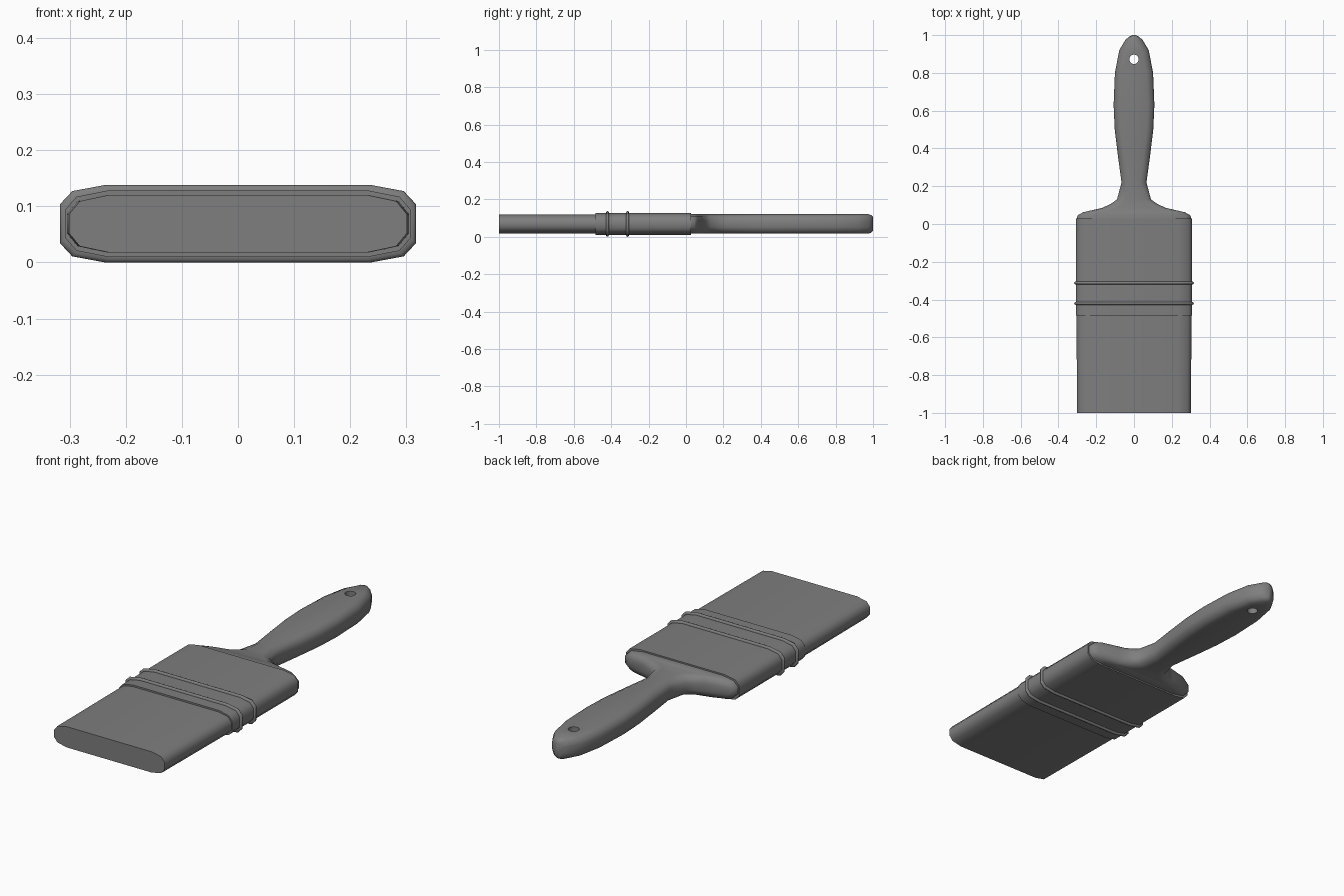
import bpy, bmesh, math

cube = bpy.data.objects.get("Cube")
if cube:
    bpy.data.objects.remove(cube, do_unlink=True)

MID_Z = 0.069

grey = bpy.data.materials.new("mid_grey")
grey.use_nodes = True
grey.diffuse_color = (0.21, 0.21, 0.21, 1)
grey.node_tree.nodes["Principled BSDF"].inputs["Base Color"].default_value = (0.21, 0.21, 0.21, 1)


def section(w, h, rx=0.08, rz=0.034):
    """Rectangle of half size w, h with faceted corners."""
    quarter = [(w, h - rz), (w - 0.27 * rx, h - 0.32 * rz), (w - rx, h)]
    half = quarter + [(-x, z) for x, z in reversed(quarter)]
    return half + [(-x, -z) for x, z in half]


def loft(name, stations):
    """Skin sections along y; each station is (y, w, h, corner width)."""
    bm = bmesh.new()
    rings = []
    for y, w, h, rx in stations:
        rings.append([bm.verts.new((x, y, MID_Z + z)) for x, z in section(w, h, rx)])
    n = len(rings[0])
    for a, b in zip(rings, rings[1:]):
        for i in range(n):
            j = (i + 1) % n
            bm.faces.new((a[i], a[j], b[j], b[i]))
    bm.faces.new(rings[0])
    bm.faces.new(rings[-1])
    bmesh.ops.recalc_face_normals(bm, faces=bm.faces)
    mesh = bpy.data.meshes.new(name)
    bm.to_mesh(mesh)
    bm.free()
    mesh.materials.append(grey)
    obj = bpy.data.objects.new(name, mesh)
    bpy.context.collection.objects.link(obj)
    return obj


def activate(obj):
    bpy.ops.object.select_all(action='DESELECT')
    obj.select_set(True)
    bpy.context.view_layer.objects.active = obj


# Bristles and metal ferrule
parts = [
    loft("bristles", [(-1.0, 0.301, 0.051, 0.07), (-0.46, 0.305, 0.051, 0.07)]),
    loft("ferrule", [(-0.485, 0.308, 0.059, 0.075), (0.028, 0.308, 0.059, 0.075)]),
]

# Raised ribs around the ferrule
for name, y in (("front_rib", -0.42), ("rear_rib", -0.312)):
    rib = []
    for k in range(7):
        a = math.pi * k / 6
        lift = 0.011 * math.sin(a)
        rib.append((y - 0.008 * math.cos(a), 0.306 + lift, 0.058 + lift, 0.08))
    parts.append(loft(name, rib))

# Handle: shoulders, neck, grip and rounded tip
H = 0.052
handle = loft("handle", [
    (0.01, 0.303, H, 0.08), (0.045, 0.30, H, 0.09), (0.062, 0.27, H, 0.09),
    (0.085, 0.17, H, 0.08), (0.105, 0.125, H, 0.06), (0.13, 0.09, H, 0.05),
    (0.22, 0.066, H, 0.035), (0.36, 0.085, H, 0.035), (0.50, 0.102, H, 0.035),
    (0.63, 0.108, H, 0.035), (0.80, 0.101, H, 0.035), (0.92, 0.078, H, 0.035),
    (0.975, 0.045, H, 0.03), (0.99, 0.028, 0.047, 0.02), (1.0, 0.01, 0.037, 0.008)])

# Hanging hole
bpy.ops.mesh.primitive_cylinder_add(vertices=20, radius=0.025, depth=0.4, location=(0, 0.872, MID_Z))
cutter = bpy.context.object
cutter.name = "hole_cutter"
cutter.hide_render = True
cutter.data.materials.append(grey)
activate(handle)
cut = handle.modifiers.new("hanging_hole", 'BOOLEAN')
cut.operation = 'DIFFERENCE'
cut.solver = 'EXACT'
cut.object = cutter
bpy.ops.object.modifier_apply(modifier=cut.name)
bpy.data.objects.remove(cutter, do_unlink=True)
parts.append(handle)

for obj in parts:
    activate(obj)
    bpy.ops.object.shade_smooth_by_angle(angle=math.radians(50))
